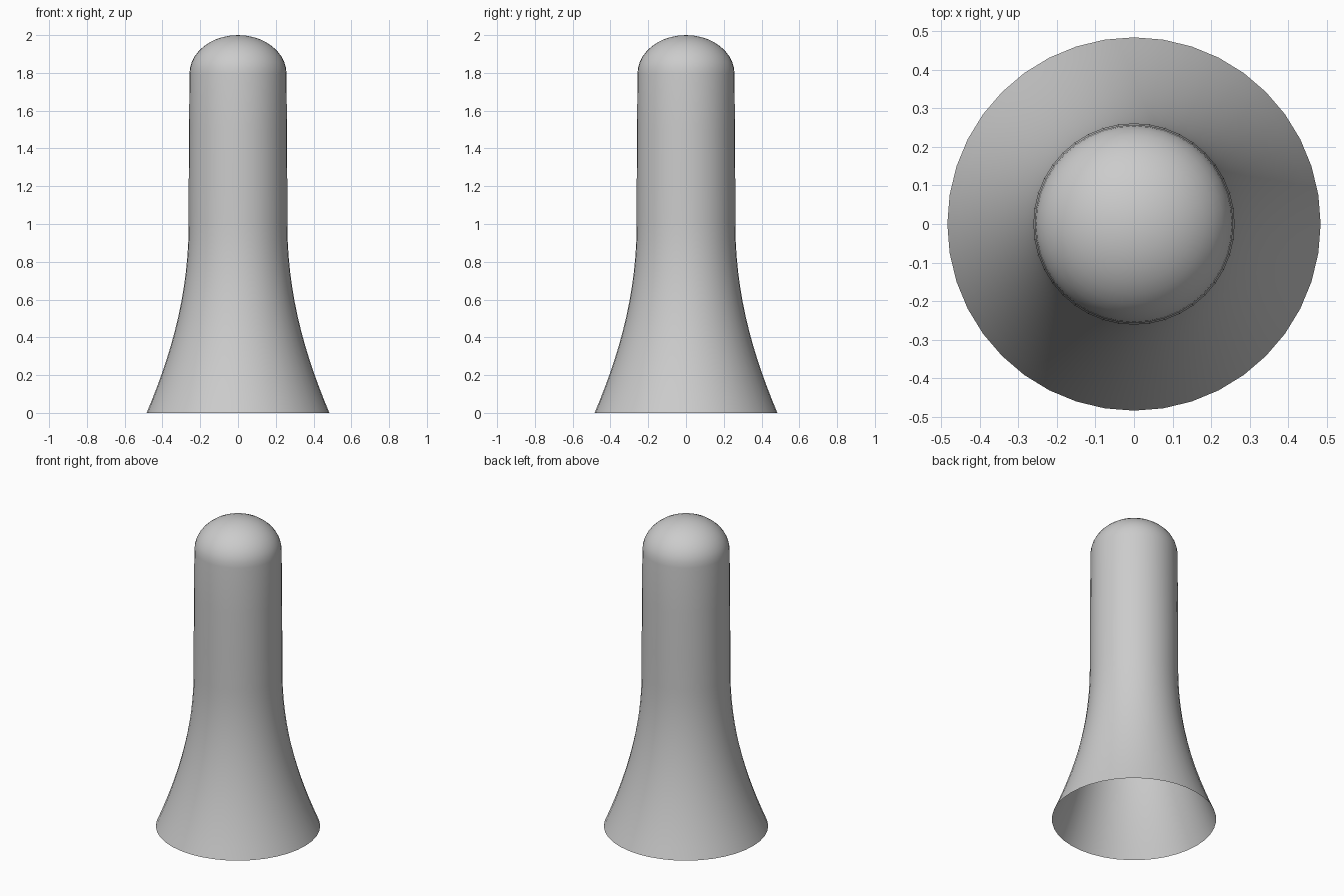
import bpy, bmesh, math
from mathutils import Vector, geometry

if "Cube" in bpy.data.objects:
    bpy.data.objects.remove(bpy.data.objects["Cube"])

SIDES = 40

# Profile as (radius, height): flared skirt, straight shaft, rounded cap
flare = geometry.interpolate_bezier(
    Vector((0.484, 0)), Vector((0.357, 0.30)),
    Vector((0.262, 0.62)), Vector((0.261, 1.0)), 14)
profile = [(p[0], p[1]) for p in flare]
profile += [(0.261, 1.2), (0.259, 1.5)]
CAP_STEPS, CAP_R, CAP_H = 10, 0.257, 0.205
for i in range(CAP_STEPS + 1):
    a = math.pi / 2 * i / CAP_STEPS
    profile.append((CAP_R * max(math.cos(a), 0), 2 - CAP_H + CAP_H * math.sin(a)))

# Revolve into one open-bottomed shell
bm = bmesh.new()
verts = [bm.verts.new((r, 0, z)) for r, z in profile]
edges = [bm.edges.new(pair) for pair in zip(verts, verts[1:])]
bmesh.ops.spin(bm, geom=verts + edges, cent=(0, 0, 0), axis=(0, 0, 1),
               angle=2 * math.pi, steps=SIDES)
bmesh.ops.remove_doubles(bm, verts=bm.verts, dist=1e-4)
bmesh.ops.recalc_face_normals(bm, faces=bm.faces)
# Make sure the normals point outward
side = max(bm.faces, key=lambda f: f.calc_center_median().z)
if side.normal.z < 0:
    bmesh.ops.reverse_faces(bm, faces=bm.faces)
for f in bm.faces:
    f.smooth = True

mesh = bpy.data.meshes.new("flared_post")
bm.to_mesh(mesh)
bm.free()
bpy.context.collection.objects.link(bpy.data.objects.new("flared_post", mesh))
